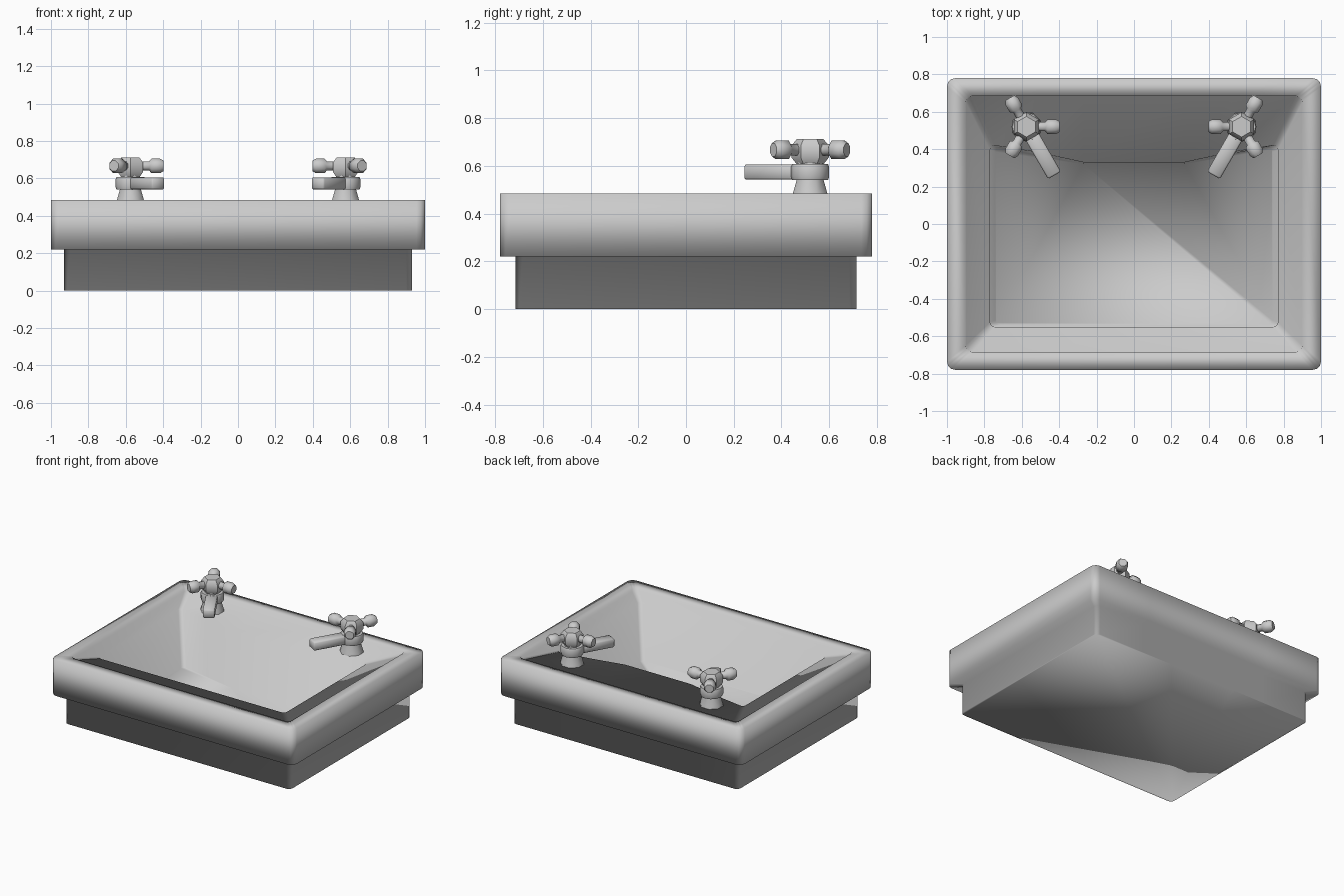
import bpy, bmesh, math
from mathutils import Matrix, Vector

old = bpy.data.objects.get("Cube")
if old:
    bpy.data.objects.remove(old, do_unlink=True)

grey = bpy.data.materials.new("grey_ceramic")
grey.use_nodes = True
GREY = (0.6, 0.6, 0.6, 1)
grey.diffuse_color = GREY
grey.node_tree.nodes["Principled BSDF"].inputs["Base Color"].default_value = GREY


def finish(name, bm, mirror=False, sharp=None):
    bmesh.ops.recalc_face_normals(bm, faces=bm.faces)
    mesh = bpy.data.meshes.new(name)
    bm.to_mesh(mesh)
    bm.free()
    mesh.materials.append(grey)
    obj = bpy.data.objects.new(name, mesh)
    bpy.context.collection.objects.link(obj)
    bpy.ops.object.select_all(action='DESELECT')
    obj.select_set(True)
    bpy.context.view_layer.objects.active = obj
    if sharp:
        bpy.ops.object.shade_smooth_by_angle(angle=math.radians(sharp))
    else:
        bpy.ops.object.shade_smooth()
    if mirror:
        obj.modifiers.new("Mirror", 'MIRROR')
    return obj


def loft(bm, rings):
    """Skin a list of equal-length point rings and cap both ends."""
    loops = [[bm.verts.new(p) for p in ring] for ring in rings]
    for a, b in zip(loops, loops[1:]):
        for i in range(len(a)):
            j = (i + 1) % len(a)
            bm.faces.new((a[i], a[j], b[j], b[i]))
    bm.faces.new(loops[0])
    bm.faces.new(loops[-1])


def basin_ring(hx, front, back, r, z, dip=0):
    """Rounded rectangle whose back edge can swell inwards by dip."""
    pts = []
    corners = ((hx, back, 0), (-hx, back, 90), (-hx, front, 180), (hx, front, 270))
    for n, (x, y, start) in enumerate(corners):
        cx = x - math.copysign(r, x)
        cy = y - math.copysign(r, y)
        for k in range(4):
            a = math.radians(start + k * 30)
            pts.append((cx + r * math.cos(a), cy + r * math.sin(a), z))
        if n == 0:
            for bx, amount in ((0.52, 0.4), (0.27, 1), (-0.27, 1), (-0.52, 0.4)):
                pts.append((bx, back - dip * amount, z))
    return pts


# Basin: base, overhanging rim, sunken deck and bowl in one skin
bm = bmesh.new()
loft(bm, [
    basin_ring(0.93, -0.715, 0.715, 0.03, 0),
    basin_ring(0.93, -0.715, 0.715, 0.03, 0.22),
    basin_ring(1.0, -0.78, 0.78, 0.045, 0.22),
    basin_ring(1.0, -0.78, 0.78, 0.045, 0.485),
    basin_ring(0.90, -0.685, 0.685, 0.035, 0.485),
    basin_ring(0.898, -0.683, 0.683, 0.035, 0.468),
    basin_ring(0.77, -0.55, 0.42, 0.025, 0.465, 0.09),
    basin_ring(0.74, -0.54, 0.41, 0.025, 0.04, 0.09),
])
finish("basin", bm)

TAP = Vector((0.575, 0.52, 0))


def lathe(name, profile, sides, matrix, sharp, phase=0.0):
    """Turn (radius, height) pairs around the local z axis."""
    bm = bmesh.new()
    rings = []
    for r, h in profile:
        angles = [phase + math.tau * i / sides for i in range(sides)]
        rings.append([matrix @ Vector((r * math.cos(a), r * math.sin(a), h)) for a in angles])
    loft(bm, rings)
    return finish(name, bm, True, sharp)


# Tap body and handle hub
upright = Matrix.Translation(TAP)
lathe("tap_base", [(0.085, 0.45), (0.078, 0.485), (0.058, 0.55), (0.055, 0.64)],
      8, upright, 50, math.pi / 8)
lathe("tap_collar", [(0.075, 0.54), (0.08, 0.555), (0.08, 0.595), (0.075, 0.607)],
      12, upright, 50)
lathe("handle_hub", [(0.055, 0.605), (0.078, 0.635), (0.078, 0.685), (0.055, 0.713)],
      6, upright, 40, math.pi / 6)

# Spout pointing inwards and forwards
bm = bmesh.new()
bmesh.ops.create_cube(bm, size=1)
bmesh.ops.transform(bm, verts=bm.verts, matrix=Matrix.Diagonal((0.31, 0.08, 0.064, 1)))
bmesh.ops.bevel(bm, geom=bm.edges[:], offset=0.008, segments=1, affect='EDGES')
place = (upright @ Matrix.Rotation(math.radians(-120), 4, 'Z')
         @ Matrix.Translation((0.145, 0, 0.574)))
bmesh.ops.transform(bm, verts=bm.verts, matrix=place)
finish("tap_spout", bm, True, 50)

# Three handle arms with rounded knobs
for n, angle in enumerate((60, 180, 300)):
    arm = (Matrix.Translation(TAP + Vector((0, 0, 0.667)))
           @ Matrix.Rotation(math.radians(angle), 4, 'Z')
           @ Matrix.Rotation(math.pi / 2, 4, 'Y'))
    lathe(f"handle_arm_{n + 1}",
          [(0.026, 0.03), (0.026, 0.1), (0.042, 0.112), (0.042, 0.158), (0.03, 0.178)],
          8, arm, 60, math.pi / 8)
